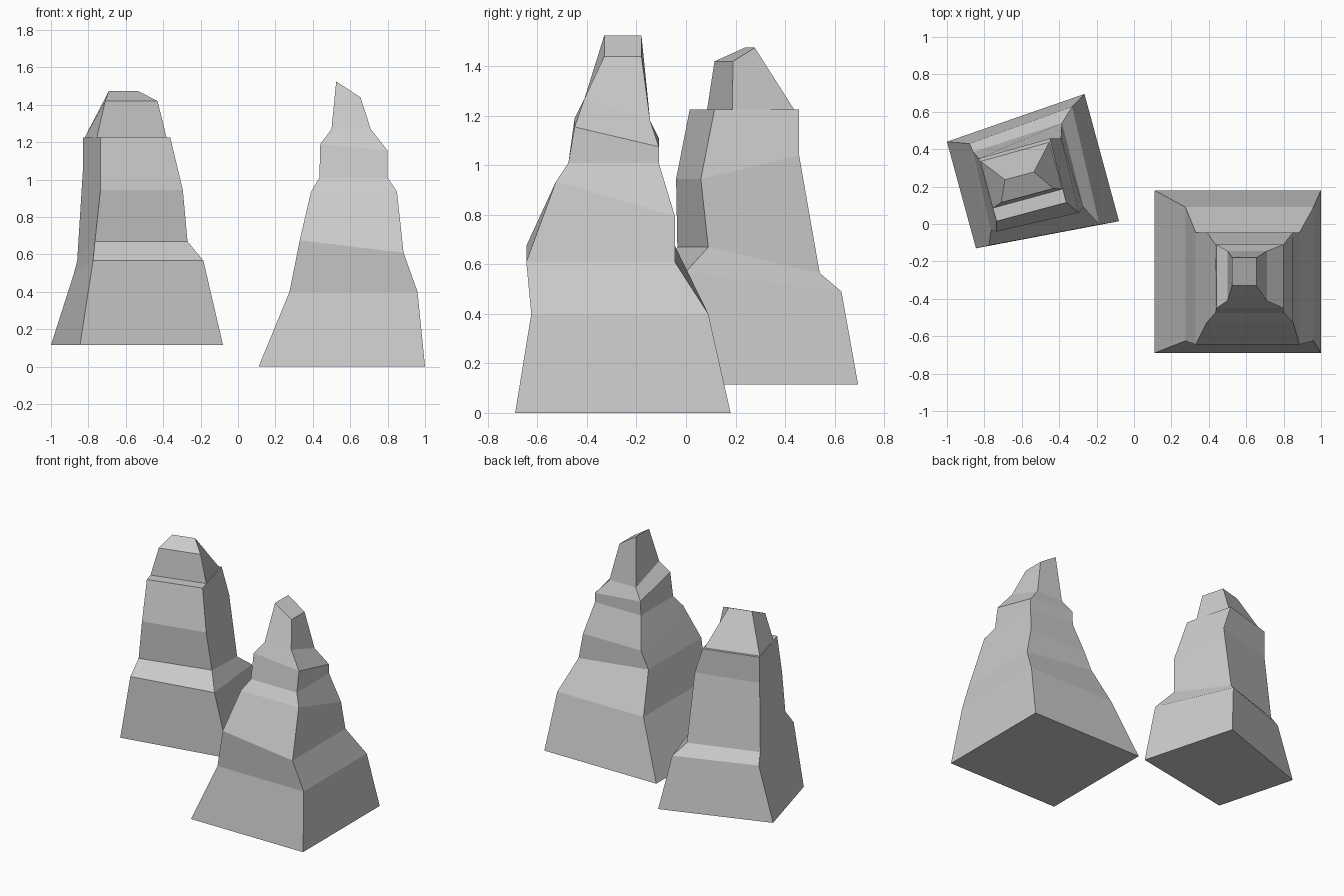
import bpy, bmesh


def loft(name, rings):
    """Skin a stack of four-cornered rings and cap both ends."""
    bm = bmesh.new()
    loops = [[bm.verts.new(p) for p in ring] for ring in rings]
    for low, high in zip(loops, loops[1:]):
        for i in range(4):
            j = (i + 1) % 4
            bm.faces.new((low[i], low[j], high[j], high[i]))
    bm.faces.new(loops[0][::-1])
    bm.faces.new(loops[-1])
    bmesh.ops.recalc_face_normals(bm, faces=bm.faces[:])
    mesh = bpy.data.meshes.new(name)
    bm.to_mesh(mesh)
    bm.free()
    obj = bpy.data.objects.new(name, mesh)
    bpy.context.collection.objects.link(obj)
    return obj


def tilted_ring(x0, x1, y0, y1, z, tilt_x=0, tilt_y=0):
    """Rectangle at front-left height z, rising by the tilts to right and back."""
    return [(x0, y0, z), (x1, y0, z + tilt_x),
            (x1, y1, z + tilt_x + tilt_y), (x0, y1, z + tilt_y)]


def sloped_ring(front_left, front_right, back_right, back_left, zf, zb):
    """Free quad with one height along the front and one along the back."""
    return [(*front_left, zf), (*front_right, zf),
            (*back_right, zb), (*back_left, zb)]


# Pointed rock spire, square to the axes
loft("pointed_rock_spire", [tilted_ring(*r) for r in (
    (0.11, 1.00, -0.69, 0.18, 0.0),
    (0.275, 0.96, -0.625, 0.09, 0.40),
    (0.33, 0.885, -0.645, -0.045, 0.675, -0.065),
    (0.39, 0.85, -0.525, -0.045, 0.935, 0, -0.14),
    (0.435, 0.80, -0.475, -0.11, 1.01),
    (0.44, 0.80, -0.45, -0.11, 1.19, -0.035, -0.08),
    (0.50, 0.71, -0.41, -0.145, 1.27, 0, -0.09),
    (0.525, 0.655, -0.33, -0.18, 1.525, -0.085),
)])

# Blunt rock spire, turned about fifteen degrees, with ledges
loft("blunt_rock_spire", [sloped_ring(*r) for r in (
    ((-0.845, -0.13), (-0.08, 0.015), (-0.265, 0.695), (-1.0, 0.44), 0.115, 0.115),
    ((-0.775, -0.115), (-0.185, -0.003), (-0.33, 0.628), (-0.88, 0.43), 0.567, 0.49),
    ((-0.765, -0.035), (-0.27, 0.09), (-0.385, 0.54), (-0.86, 0.385), 0.67, 0.565),
    ((-0.735, -0.04), (-0.295, 0.06), (-0.39, 0.457), (-0.83, 0.35), 0.945, 1.04),
    ((-0.735, 0.015), (-0.362, 0.115), (-0.45, 0.457), (-0.83, 0.35), 1.225, 1.225),
    ((-0.755, 0.085), (-0.382, 0.187), (-0.453, 0.437), (-0.82, 0.335), 1.225, 1.225),
    ((-0.71, 0.115), (-0.43, 0.19), (-0.535, 0.278), (-0.69, 0.237), 1.42, 1.475),
)])
